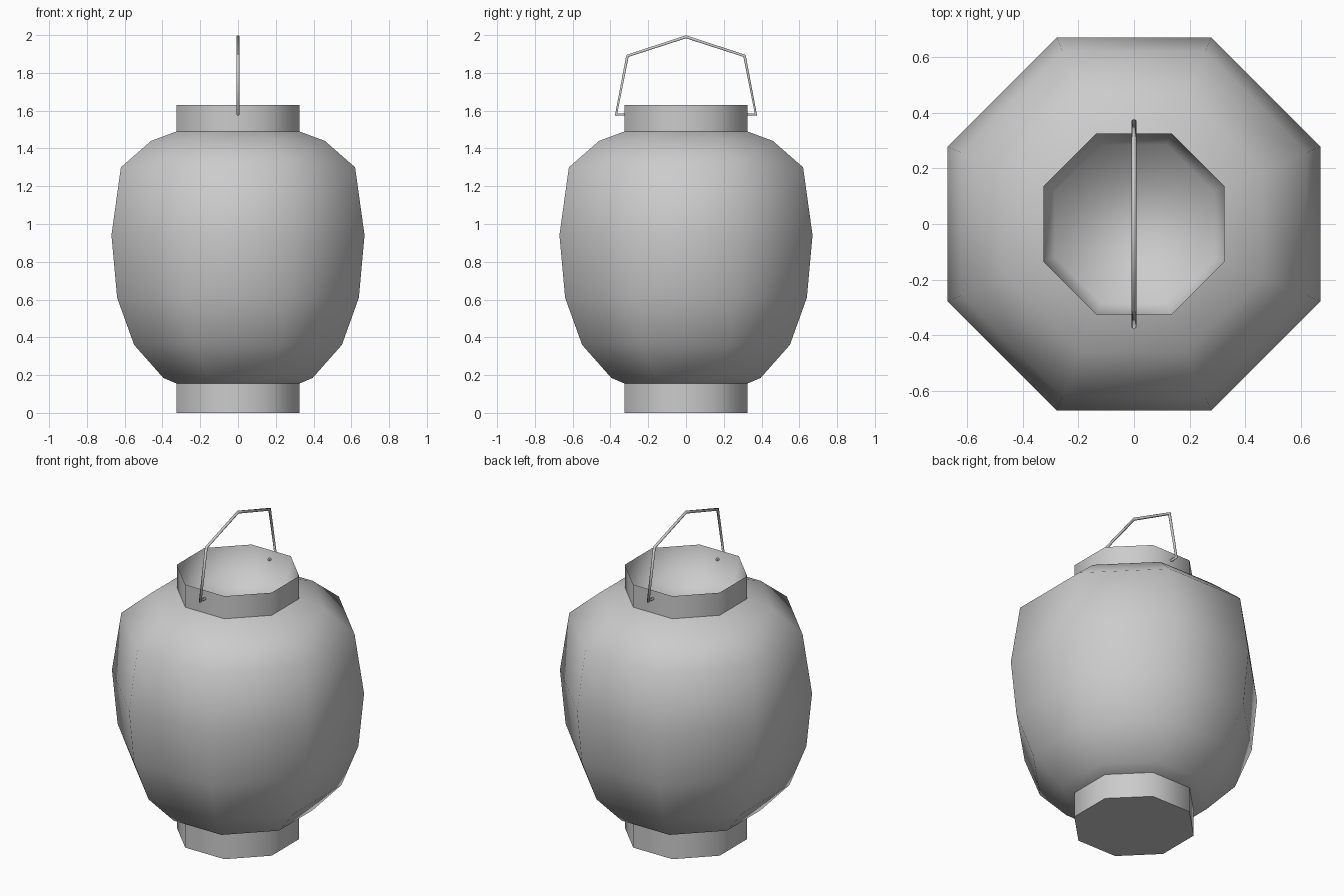
import bpy
import bmesh
from math import cos, pi, radians

cube = bpy.data.objects.get("Cube")
if cube:
    bpy.data.objects.remove(cube, do_unlink=True)

SIDES = 8

grey = bpy.data.materials.new("plain_grey")
grey.use_nodes = True
colour = (0.6, 0.6, 0.6, 1)
grey.diffuse_color = colour
grey.node_tree.nodes["Principled BSDF"].inputs["Base Color"].default_value = colour


def smooth(obj):
    bpy.ops.object.select_all(action="DESELECT")
    obj.select_set(True)
    bpy.context.view_layer.objects.active = obj
    bpy.ops.object.shade_smooth_by_angle(angle=radians(80))


def lathe(name, profile, cap_start=False, cap_end=False):
    """Stack octagons from (flat-side radius, height) pairs."""
    bm = bmesh.new()
    rings = []
    for radius, z in profile:
        geo = bmesh.ops.create_circle(bm, segments=SIDES, radius=radius / cos(pi / SIDES))
        ring = geo["verts"]
        bmesh.ops.rotate(bm, verts=ring, cent=(0, 0, 0),
                         matrix=Matrix.Rotation(pi / SIDES, 3, "Z"))
        bmesh.ops.translate(bm, verts=ring, vec=(0, 0, z))
        ring.sort(key=lambda v: atan2(v.co.y, v.co.x))
        rings.append(ring)
    for low, high in zip(rings, rings[1:]):
        for i in range(SIDES):
            j = (i + 1) % SIDES
            bm.faces.new((low[i], low[j], high[j], high[i]))
    if cap_start:
        bm.faces.new(rings[0][::-1])
    if cap_end:
        bm.faces.new(rings[-1])
    mesh = bpy.data.meshes.new(name)
    bm.to_mesh(mesh)
    bm.free()
    mesh.materials.append(grey)
    obj = bpy.data.objects.new(name, mesh)
    bpy.context.collection.objects.link(obj)
    smooth(obj)
    return obj


from math import atan2
from mathutils import Matrix

# Closed foot
lathe("base", [(0.325, 0), (0.325, 0.155)], cap_start=True)

# Bulging shade
lathe("lantern_body", [(0.325, 0.155), (0.395, 0.185), (0.55, 0.36), (0.64, 0.61),
                       (0.67, 0.94), (0.62, 1.30), (0.46, 1.44), (0.325, 1.49)])

# Collar with a knife-edge rim and a recessed floor
lathe("collar", [(0.325, 1.49), (0.325, 1.63), (0.285, 1.44)], cap_end=True)

# Bent wire handle hooked through the collar
half = [(0.30, 1.58), (0.37, 1.58), (0.31, 1.89)]
path = [(-y, z) for y, z in half] + [(0, 1.991)] + half[::-1]
curve = bpy.data.curves.new("handle", "CURVE")
curve.dimensions = "3D"
curve.bevel_depth = 0.009
curve.bevel_resolution = 1
curve.use_fill_caps = True
spline = curve.splines.new("POLY")
spline.points.add(len(path) - 1)
for point, (y, z) in zip(spline.points, path):
    point.co = (0, y, z, 1)
curve.materials.append(grey)
handle = bpy.data.objects.new("handle", curve)
bpy.context.collection.objects.link(handle)
bpy.ops.object.select_all(action="DESELECT")
handle.select_set(True)
bpy.context.view_layer.objects.active = handle
bpy.ops.object.convert(target="MESH")
smooth(bpy.context.view_layer.objects.active)
